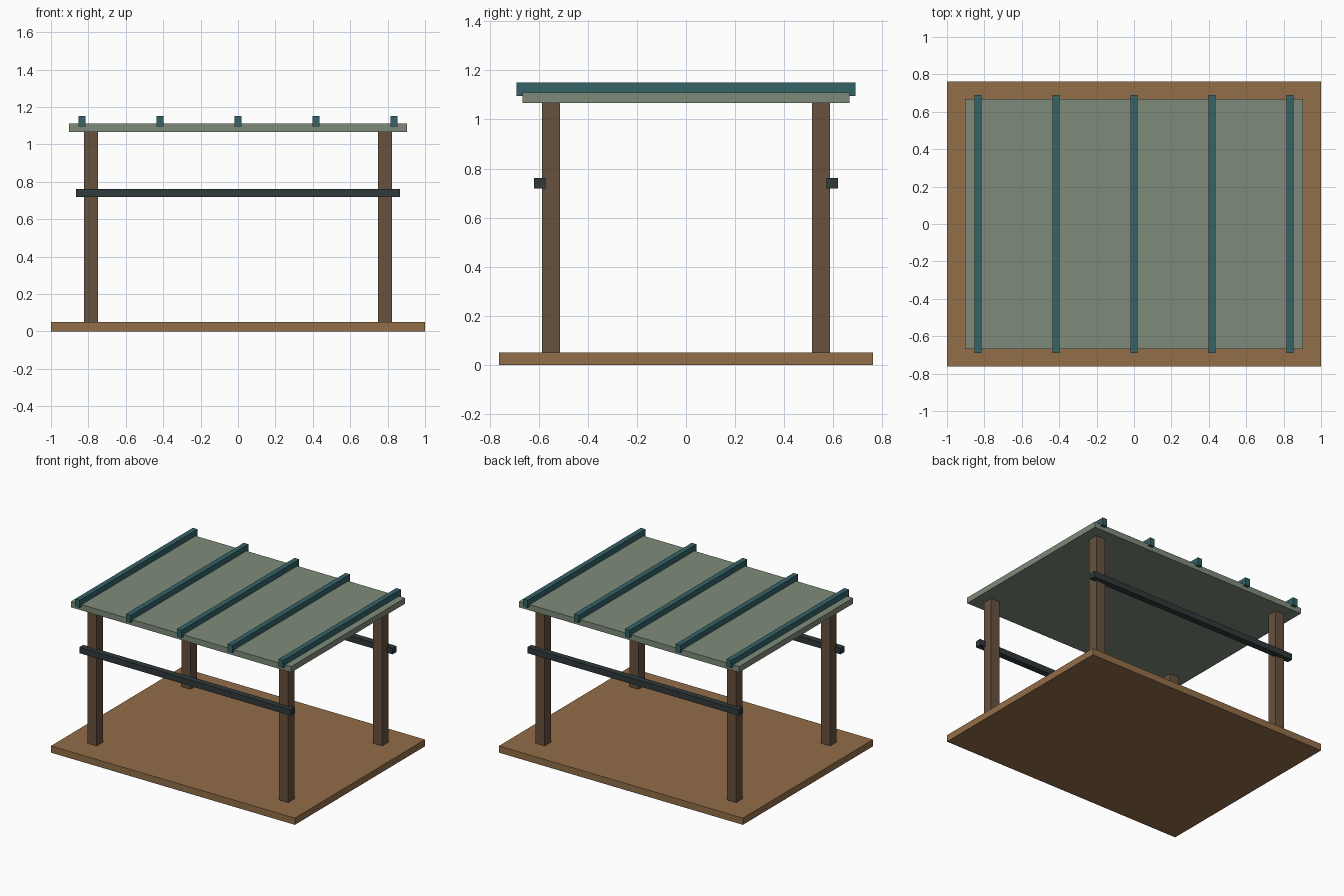
import bpy

if "Cube" in bpy.data.objects:
    bpy.data.objects.remove(bpy.data.objects["Cube"])


def material(name, rgb):
    m = bpy.data.materials.new(name)
    m.diffuse_color = (*rgb, 1)
    m.use_nodes = True
    m.node_tree.nodes["Principled BSDF"].inputs["Base Color"].default_value = m.diffuse_color
    return m


floor_wood = material("floor_wood", (0.29, 0.155, 0.065))
post_wood = material("post_wood", (0.135, 0.085, 0.048))
dark_rail = material("dark_rail", (0.03, 0.042, 0.045))
roof_green = material("roof_green", (0.21, 0.26, 0.195))
batten_teal = material("batten_teal", (0.035, 0.125, 0.14))


def box(name, x, y, z, mat):
    """Box from (min, max) extents on each axis."""
    bpy.ops.mesh.primitive_cube_add(size=1, location=[sum(a) / 2 for a in (x, y, z)])
    ob = bpy.context.object
    ob.name = name
    ob.scale = [a[1] - a[0] for a in (x, y, z)]
    bpy.ops.object.transform_apply(location=False, rotation=False, scale=True)
    ob.data.materials.append(mat)
    return ob


def around(c, width):
    return (c - width / 2, c + width / 2)


# Floor and roof slabs
box("floor", (-1, 1), (-0.762, 0.762), (0, 0.05), floor_wood)
box("roof", (-0.903, 0.903), (-0.667, 0.667), (1.067, 1.11), roof_green)

for side, sy in (("front", -1), ("back", 1)):
    # Corner posts
    for hand, sx in (("left", -1), ("right", 1)):
        box(f"{side}_{hand}_post", around(sx * 0.785, 0.075),
            around(sy * 0.55, 0.075), (0.045, 1.07), post_wood)
    # Long rail on the outer face of the posts
    box(f"{side}_rail", (-0.867, 0.867), around(sy * 0.596, 0.046),
        (0.718, 0.762), dark_rail)

# Roof battens
for i in range(5):
    box(f"roof_batten_{i + 1}", around((i - 2) * 0.417, 0.038),
        (-0.69, 0.69), (1.095, 1.151), batten_teal)
